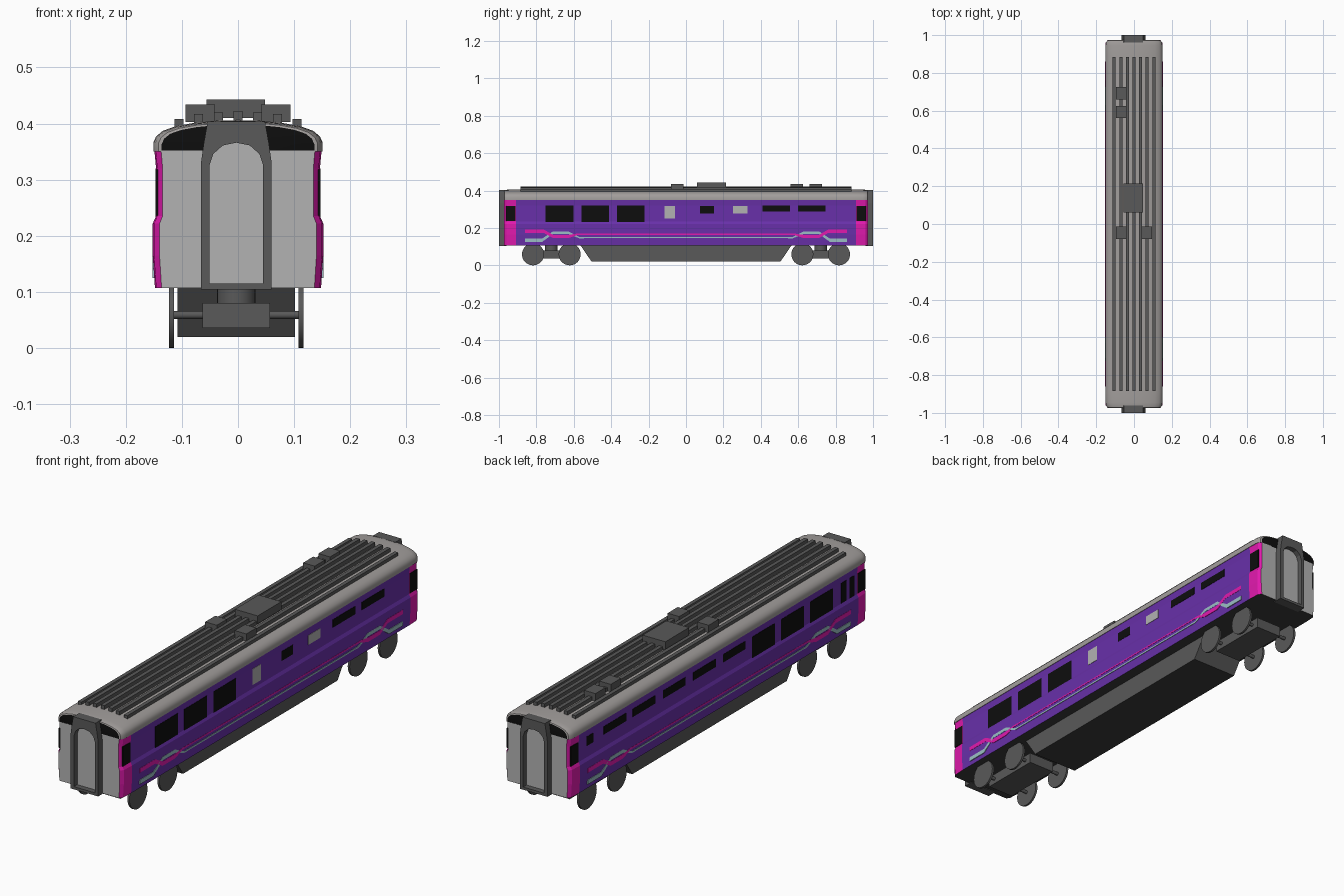
import bpy, bmesh, math
from mathutils import Matrix

if "Cube" in bpy.data.objects:
    bpy.data.objects.remove(bpy.data.objects["Cube"])

COLORS = {"purple": (.14, .03, .40), "magenta": (.75, .01, .42), "teal": (.33, .52, .56),
          "black": (.004, .004, .004), "light_grey": (.45, .45, .45), "roof_grey": (.36, .34, .33),
          "dark_grey": (.1, .1, .1), "floor_grey": (.045, .045, .045)}
MATS = {}
for key, rgb in COLORS.items():
    MATS[key] = bpy.data.materials.new(key)
    MATS[key].diffuse_color = (*rgb, 1)
CX = -0.003   # running gear and gangways sit slightly off centre


def finish(name, bm, mats, smooth=False, picker=None):
    bmesh.ops.recalc_face_normals(bm, faces=bm.faces)
    if picker:
        for f in bm.faces:
            f.material_index = picker(f)
    me = bpy.data.meshes.new(name)
    bm.to_mesh(me)
    bm.free()
    for m in mats:
        me.materials.append(MATS[m])
    ob = bpy.data.objects.new(name, me)
    bpy.context.collection.objects.link(ob)
    if smooth:
        bpy.ops.object.select_all(action='DESELECT')
        ob.select_set(True)
        bpy.context.view_layer.objects.active = ob
        bpy.ops.object.shade_smooth_by_angle(angle=math.radians(30))
    return ob


def loft(name, rings, mats, closed=False, smooth=False, picker=None):
    """Skin a list of equal-sized point rings; capped unless the path is closed."""
    bm = bmesh.new()
    vs = [[bm.verts.new(p) for p in r] for r in rings]
    n = len(vs[0])
    pairs = list(zip(vs, vs[1:])) + ([(vs[-1], vs[0])] if closed else [])
    for a, b in pairs:
        for i in range(n):
            j = (i + 1) % n
            bm.faces.new((a[i], a[j], b[j], b[i]))
    if not closed:
        bm.faces.new(vs[0])
        bm.faces.new(vs[-1])
    return finish(name, bm, mats, smooth, picker)


def box(name, x, y, z, mat):
    ring = lambda zz: [(x[0], y[0], zz), (x[1], y[0], zz), (x[1], y[1], zz), (x[0], y[1], zz)]
    return loft(name, [ring(z[0]), ring(z[1])], [mat])


def cylinder(name, center, r, depth, axis, mat, seg=32):
    bm = bmesh.new()
    rot = Matrix.Rotation(math.pi / 2, 4, 'Y') if axis == 'X' else Matrix()
    bmesh.ops.create_cone(bm, cap_ends=True, segments=seg, radius1=r, radius2=r, depth=depth,
                          matrix=Matrix.Translation(center) @ rot)
    return finish(name, bm, [mat], True)


def mirrored(half):
    """Close a right-hand profile (bottom to top) with its left-hand mirror."""
    return half + [(-x, z) for x, z in reversed(half) if x > 0]


# Body shell: purple sides, magenta end panels, grey end walls
wall = mirrored([(.148, .107), (.152, .165), (.152, .222), (.146, .235), (.146, .32), (.149, .352)])
stations = [(-.973, .92), (-.96, .985), (-.91, 1), (.91, 1), (.96, .985), (.973, .92)]


def body_mat(f):
    c = f.calc_center_median()
    if abs(f.normal.z) > .9:
        return 3
    if abs(f.normal.y) > .95:
        return 2
    return 1 if abs(c.y) > .91 else 0


loft("body_shell", [[(x * s, y, z) for x, z in wall] for y, s in stations],
     ["purple", "magenta", "light_grey", "floor_grey"], picker=body_mat)

# Domed roof with rounded ends and black end panels
arch = mirrored([(.151, .35), (.151, .366), (.146, .377), (.134, .387), (.112, .395),
                 (.08, .401), (.04, .405), (0, .406)])
roof_st = [(.973, .90, .86), (.971, .94, .92), (.962, .975, .96), (.945, .995, .98), (.89, 1, 1)]
roof_st = [(-y, a, b) for y, a, b in roof_st] + roof_st[::-1]
loft("roof", [[(x * a, y, .35 + (z - .35) * b) for x, z in arch] for y, a, b in roof_st],
     ["roof_grey", "black"], smooth=True, picker=lambda f: int(abs(f.normal.y) > .99))

# Roof ribs
for i in range(-3, 4):
    top = (.422, .420, .417, .408)[abs(i)]
    box("roof_rib", (i * .035 - .008, i * .035 + .008), (-.885, .885), (top - .025, top), "dark_grey")

# Roof equipment boxes
box("roof_main_unit", (-.056, .048), (.06, .215), (.41, .443), "dark_grey")
for x0, y0 in ((-.094, .66), (-.094, .56), (-.094, -.08), (.041, -.08)):
    box("roof_small_unit", (x0, x0 + .053), (y0, y0 + .066), (.403, .434), "dark_grey")

# Gangway frames and doors at both ends
inner = mirrored([(.048, .115), (.048, .325), (.041, .346), (.024, .361), (0, .366)])
outer = mirrored([(.063, .104), (.063, .33), (.058, .365), (.051, .404), (0, .404)])
for s in (-1, 1):
    rings = [[(x + CX, s * y, z) for x, z in prof]
             for prof, y in ((outer, .96), (outer, 1), (inner, 1), (inner, .96))]
    loft("gangway_frame", rings, ["dark_grey"], closed=True)
    loft("gangway_door", [[(x + CX, s * y, z) for x, z in inner] for y in (.965, .978)], ["light_grey"])


# Side windows and panels: (y0, y1, z0, z1)
def pane(name, side, y0, y1, z0, z1, mat="black"):
    box(name, sorted((side * .135, side * .1472)), (y0, y1), (z0, z1), mat)


for s in (-1, 1):
    for y in (-.75, -.56, -.37):
        pane("large_window", s, y, y + .148, .232, .32)
    for y in (-.962, .912):
        pane("door_window", s, y, y + .05, .236, .318)
    for y in ((.41, .60) if s > 0 else (-.18, .015, .212, .41, .60)):
        pane("strip_window", s, y, y + .147, .287, .32)
pane("small_window", 1, .075, .15, .277, .316)
pane("side_panel", 1, -.115, -.06, .25, .316, "light_grey")
pane("side_panel", 1, .25, .328, .277, .316, "light_grey")
pane("small_window", -1, .815, .86, .282, .32)
pane("narrow_window", -1, -.84, -.805, .236, .32)
pane("narrow_window", -1, -.89, -.86, .236, .32)


# Livery stripes: (y, z, half thickness) along half the car, mirrored in y
def stripe(name, half, mat):
    path = half + [(-y, z, t) for y, z, t in reversed(half)]
    for s in (-1, 1):
        loft(name, [[(s * .146, y, z - t), (s * .1528, y, z - t), (s * .1528, y, z + t), (s * .146, y, z + t)]
                    for y, z, t in path], [mat])


stripe("magenta_stripe", [(-.86, .182, .009), (-.76, .182, .009), (-.71, .154, .009),
                          (-.63, .154, .009), (-.58, .166, .004), (-.54, .166, .003)], "magenta")
stripe("teal_stripe", [(-.86, .134, .009), (-.77, .134, .009), (-.71, .175, .007),
                       (-.63, .175, .007), (-.57, .148, .004), (-.54, .148, .003)], "teal")

# Underfloor equipment skirt with sloping ends
loft("underframe", [[(CX + x, y, z) for x, y in ((-.105, -l), (.105, -l), (.105, l), (-.105, l))]
                    for z, l in ((.02, .505), (.108, .565))], ["dark_grey", "floor_grey"],
     picker=lambda f: int(f.normal.z < -.9))

# Bogies: frame, pivot, axles and disc wheels
for s in (-1, 1):
    yc = s * .72
    box("bogie_frame", (CX - .06, CX + .06), (yc - .13, yc + .13), (.036, .08), "dark_grey")
    cylinder("bogie_pivot", (CX, yc, .093), .034, .03, 'Z', "dark_grey")
    for d in (-.098, .098):
        cylinder("axle", (CX, yc + d, .059), .007, .232, 'X', "dark_grey", 16)
        for side in (-1, 1):
            cylinder("wheel", (CX + side * .1155, yc + d, .059), .059, .009, 'X', "dark_grey")

for m in bpy.data.materials:
    if m.users and not m.is_grease_pencil:
        m.use_nodes = True
        m.node_tree.nodes["Principled BSDF"].inputs["Base Color"].default_value = m.diffuse_color
